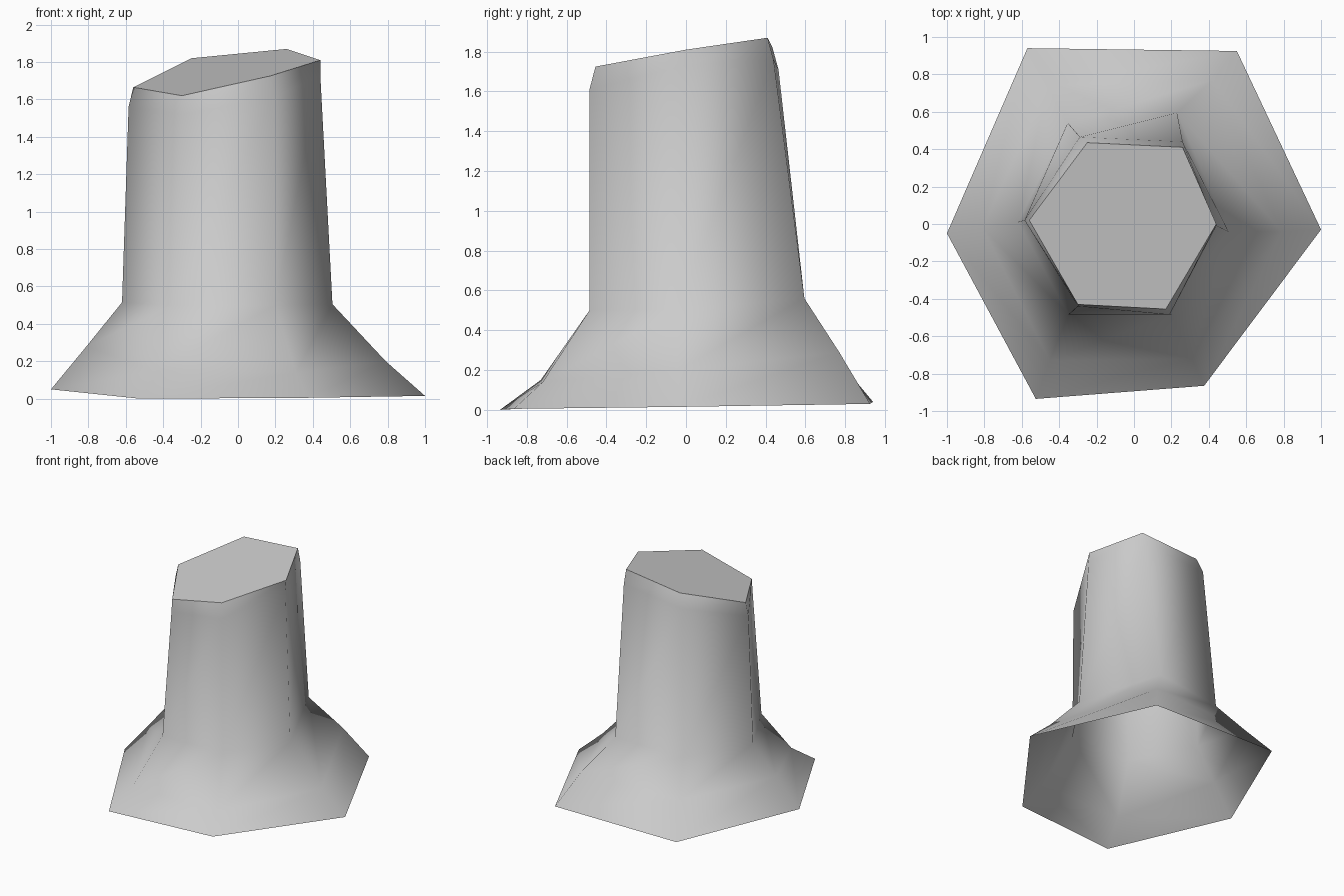
import bpy
import bmesh

cube = bpy.data.objects.get("Cube")
if cube:
    bpy.data.objects.remove(cube, do_unlink=True)

# Material
wood = bpy.data.materials.new("plain grey")
wood.use_nodes = True
grey = (0.6, 0.6, 0.6, 1)
wood.diffuse_color = grey
wood.node_tree.nodes["Principled BSDF"].inputs["Base Color"].default_value = grey

# Six-sided cross-sections, each running anticlockwise from the left side (+x)
rings = {
    "foot": [(1, -.03, .015), (.55, .925, .03), (-.57, .94, .04),
             (-1, -.05, .05), (-.525, -.935, 0), (.375, -.865, .005)],
    "root": [(.79, -.04, .2), (.42, .77, .29), (-.46, .74, .28),
             (-.81, -.02, .28), (-.45, -.73, .15), (.31, -.72, .14)],
    "neck": [(.505, -.04, .505), (.23, .595, .56), (-.355, .54, .53),
             (-.62, .01, .515), (-.35, -.485, .5), (.2, -.485, .5)],
    "shoulder": [(.44, -.01, 1.73), (.26, .44, 1.76), (-.29, .465, 1.71),
                 (-.585, .02, 1.56), (-.3, -.44, 1.52), (.19, -.485, 1.61)],
    "rim": [(.44, 0, 1.81), (.26, .41, 1.87), (-.25, .435, 1.82),
            (-.56, .02, 1.665), (-.3, -.43, 1.62), (.17, -.455, 1.725)],
}

# Trunk skinned between the cross-sections, open underneath
bm = bmesh.new()
loops = [[bm.verts.new(p) for p in ring] for ring in rings.values()]
for low, high in zip(loops, loops[1:]):
    for i in range(len(low)):
        j = (i + 1) % len(low)
        bm.faces.new((low[i], low[j], high[j], high[i]))

# Slanted cut top
cap = bm.faces.new(loops[-1])
for face in bm.faces:
    face.smooth = True
for edge in cap.edges:
    edge.smooth = False

mesh = bpy.data.meshes.new("stump")
bm.to_mesh(mesh)
bm.free()
mesh.materials.append(wood)
stump = bpy.data.objects.new("stump", mesh)
bpy.context.collection.objects.link(stump)
